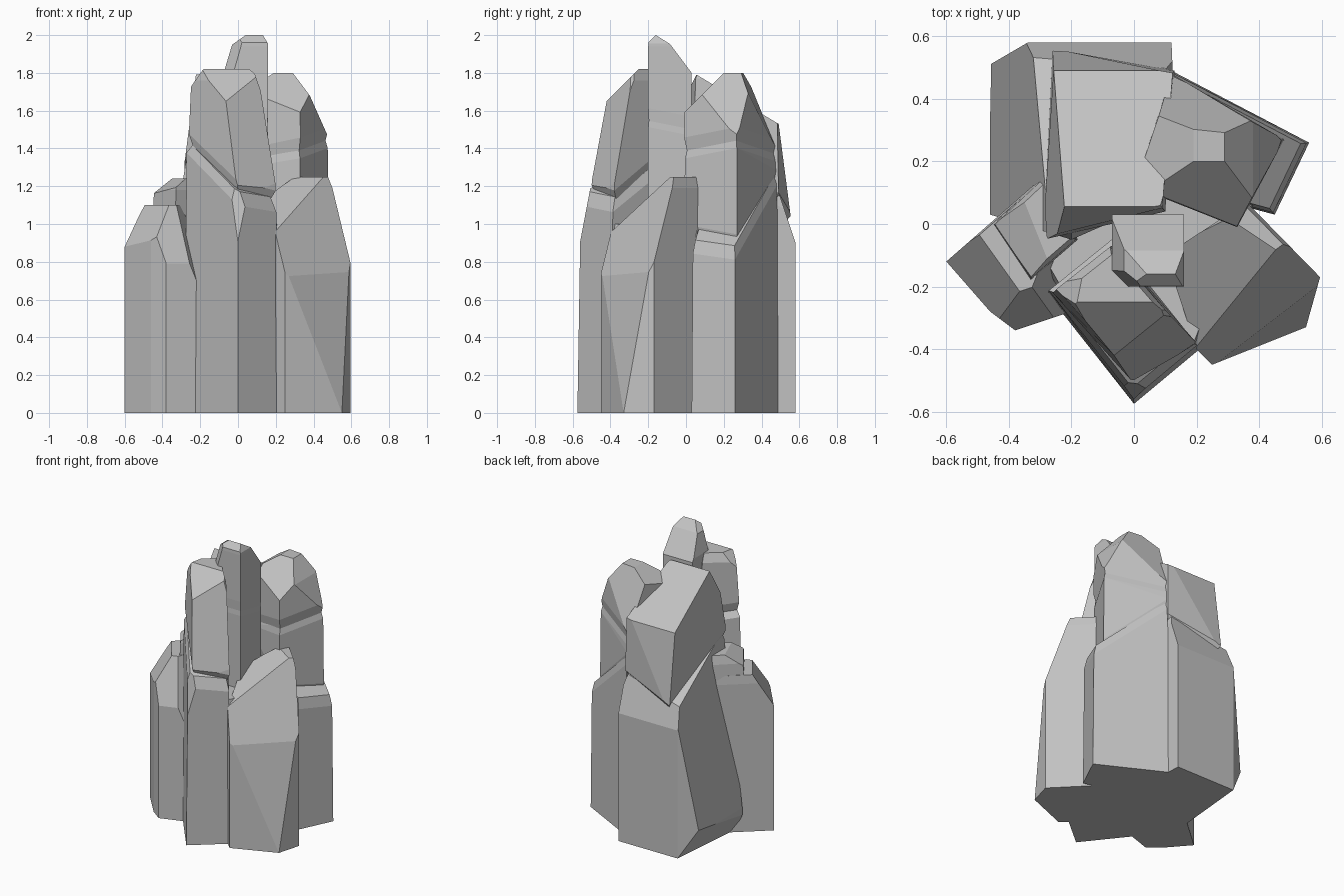
import bpy
import bmesh
from mathutils import Vector

cube = bpy.data.objects.get("Cube")
if cube:
    bpy.data.objects.remove(cube, do_unlink=True)

# Single stone colour
stone = bpy.data.materials.new("grey_stone")
stone.use_nodes = True
grey = (0.54, 0.54, 0.54, 1)
stone.diffuse_color = grey
stone.node_tree.nodes["Principled BSDF"].inputs["Base Color"].default_value = grey


def rehull(bm):
    """Replace the mesh by the convex hull of its points."""
    points = [v.co.copy() for v in bm.verts]
    bm.clear()
    for p in points:
        bm.verts.new(p)
    hull = bmesh.ops.convex_hull(bm, input=bm.verts[:])
    spare = {g for g in hull["geom_interior"] + hull["geom_unused"]
             if isinstance(g, bmesh.types.BMVert)}
    bmesh.ops.delete(bm, geom=list(spare), context="VERTS")


def block(name, foot, low, high, taper=1, shift=(0, 0), cuts=(), rim=0.87):
    """Tapered block between two tilted planes (height, slope x, slope y),
    narrowed at its broken ends and chiselled by (point, normal) cuts."""
    centre = sum((Vector(p) for p in foot), Vector((0, 0))) / len(foot)
    bm = bmesh.new()

    def ring(plane, scale, move, lift):
        z, slope_x, slope_y = plane
        for p in foot:
            d = (Vector(p) - centre) * scale
            x, y = centre + d + Vector(move)
            bm.verts.new((x, y, max(0, z + lift + slope_x * d.x + slope_y * d.y)))

    if low is ground:
        ring(low, 1, (0, 0), 0)
    else:
        ring(low, rim, (0, 0), -0.02)
        ring(low, 1, (0, 0), 0.05)
    ring(high, taper, shift, -0.06)
    ring(high, taper * rim, shift, 0)
    rehull(bm)
    for point, normal in cuts:
        bmesh.ops.bisect_plane(bm, geom=bm.verts[:] + bm.edges[:] + bm.faces[:],
                               plane_co=point, plane_no=normal, clear_outer=True)
        rehull(bm)
    bmesh.ops.dissolve_limit(bm, angle_limit=0.04, verts=bm.verts[:], edges=bm.edges[:])
    bmesh.ops.recalc_face_normals(bm, faces=bm.faces[:])
    mesh = bpy.data.meshes.new(name)
    bm.to_mesh(mesh)
    bm.free()
    mesh.materials.append(stone)
    obj = bpy.data.objects.new(name, mesh)
    bpy.context.collection.objects.link(obj)


def flat(z):
    return (z, 0, 0)


ground = flat(0)

# Hidden core that closes the gaps between the columns
block("core", [(-.36, 0), (-.2, -.28), (.2, -.39), (.38, .06), (-.1, .2)],
      ground, flat(1), rim=.96)

# Front column: lower shaft and leaning upper block
front = [(0, -.575), (.21, -.4), (-.07, -.05), (-.28, -.22)]
front_crack = (1.28, -.51, .41)
block("front_column_lower", front, ground, front_crack, .97, (0, .01),
      cuts=[((0, -.575, .83), (0, -1, .19))])
block("front_column_upper", [(0, -.51), (.2, -.38), (-.07, -.07), (-.26, -.22)],
      front_crack, flat(1.82), .9, (-.01, .02),
      cuts=[((0, -.5, 1.2), (.5, -.84, .22)),
            ((-.09, -.43, 1.64), (0, -1, 1)),
            ((-.22, -.2, 1.76), (-1, .2, .8)),
            ((.15, -.35, 1.62), (1, 0, .35))])

# Slender central spire
spire = [(-.07, -.2), (.16, -.2), (.16, .03), (-.07, .03)]
block("spire_lower", spire, ground, (1.55, 0, -.2), rim=.95)
block("spire_upper", spire, (1.54, 0, -.2), flat(2), rim=.97,
      cuts=[((0, .03, 1.8), (0, 1, .75)),
            ((0, -.08, 1.95), (0, .5, .8)),
            ((0, -.19, 1.97), (0, -1, 1)),
            ((.15, 0, 1.97), (1, 0, .6)),
            ((-.07, 0, 1.82), (-1, 0, .3)),
            ((-.03, 0, 1.95), (-.5, 0, .7)),
            ((-.03, -.18, 1.85), (-.7, -.7, .2))])

# Short column on the +x side, with a sloping top
block("left_front_column",
      [(.2, -.4), (.25, -.45), (.55, -.33), (.595, -.17), (.36, .07), (.1, -.1)],
      ground, flat(1.25), rim=.95,
      cuts=[((.55, -.33, 0), (.19, -.25, .035)),
            ((.5, -.06, 1.22), (.08, -.108, .046)),
            ((.4, -.08, 1.23), (-.4, -.6, 1))])

# Short column on the -x side with a stub behind it
block("right_front_column",
      [(-.6, -.12), (-.46, -.28), (-.38, -.34), (-.2, -.28), (-.1, 0), (-.28, .16)],
      ground, flat(1.1), rim=.97,
      cuts=[((-.6, -.12, .88), (-.7, -.5, .53)),
            ((-.36, -.33, .8), (.3, -.9, .35)),
            ((-.24, -.25, .8), (1, -.4, .35))])
block("right_stub", [(-.45, 0), (-.28, .16), (-.18, -.05), (-.33, -.18)],
      flat(1), flat(1.24), .96,
      cuts=[((-.45, 0, 1.16), (-.5, -.2, .8))])

# Broad back column: undercut, tapering shaft and sloping cap
back_crack = (1.2, .2, -.55)
block("back_column_lower",
      [(-.46, .03), (-.46, .51), (-.34, .58), (.12, .58), (.14, .1), (-.2, -.05)],
      ground, back_crack, rim=.94,
      cuts=[((-.34, .58, 0), (-.11, .01, -.06)),
            ((-.46, .2, .18), (-1, 0, .16)),
            ((0, .58, .9), (0, .9, .3))])
block("back_column_upper", [(-.29, -.05), (-.26, .56), (.13, .49), (.1, .04)],
      back_crack, flat(1.83), .95,
      cuts=[((0, .49, 1.53), (0, .6, 1)),
            ((0, .54, 1.15), (0, 1, .13)),
            ((-.28, .2, 1.35), (-1, 0, .13)),
            ((0, .05, 1.78), (0, -1, .5))])

# Back column on the +x side, broken twice
low_crack = (1.08, -.8, .24)
high_crack = (1.4, .24, .07)
shaft = [(.48, .27), (.33, -.01), (0, .12), (.12, .48)]
block("left_back_column_lower", [(.56, .26), (.45, .03), (0, .15), (.12, .49)],
      ground, low_crack, .97, rim=.93)
block("left_back_column_middle", shaft, low_crack, high_crack, .98, rim=.93)
block("left_back_column_upper", shaft, high_crack, flat(1.8), .98, rim=.93,
      cuts=[((.38, .25, 1.68), (.8, 0, .6)),
            ((.46, .27, 1.5), (.9, 0, .4)),
            ((.2, .02, 1.62), (0, -.7, .7)),
            ((.2, .31, 1.78), (.1, .95, .4)),
            ((.16, .2, 1.78), (-.6, 0, .9))])
